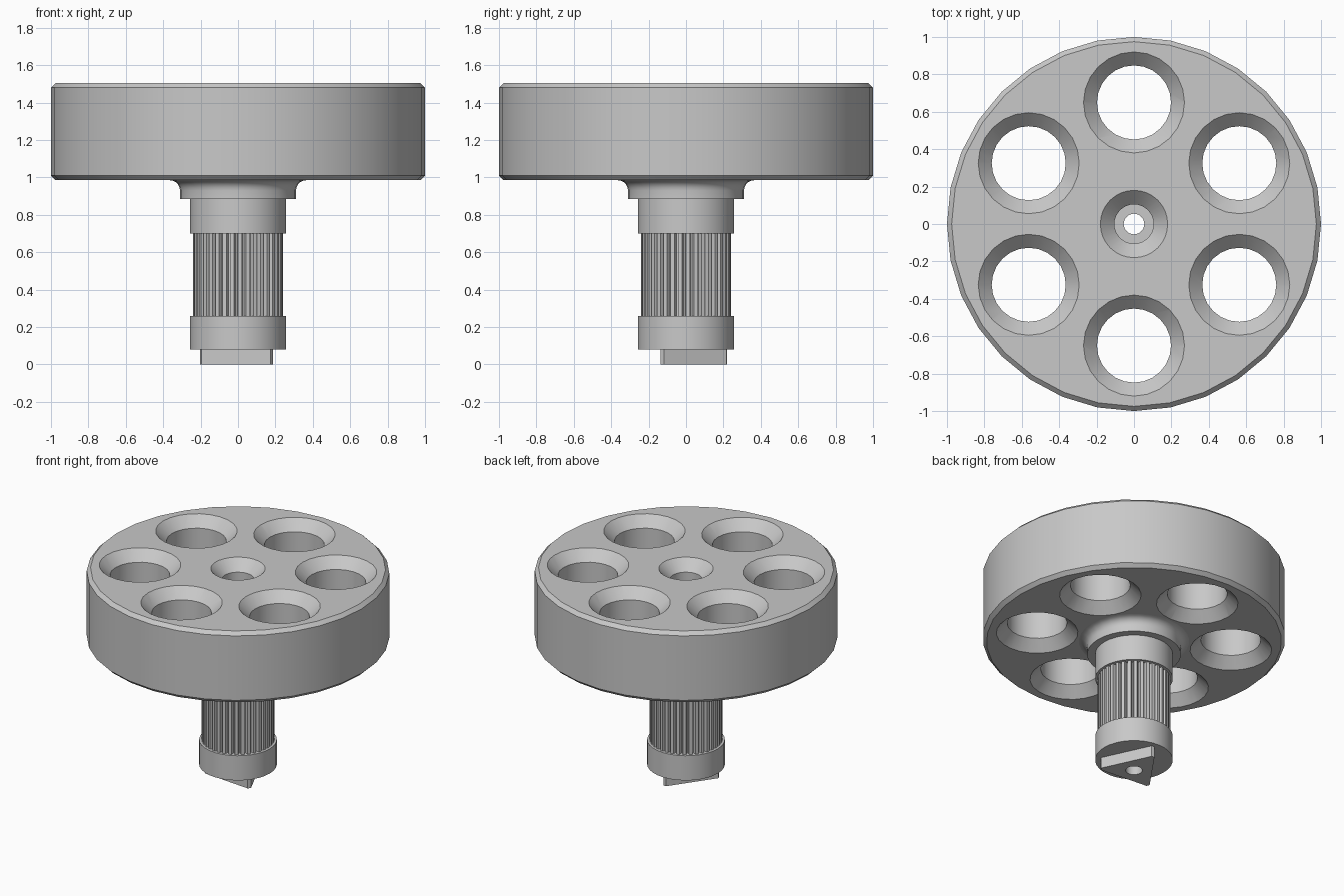
import bpy, bmesh
from math import sin, cos, pi, radians

if "Cube" in bpy.data.objects:
    bpy.data.objects.remove(bpy.data.objects["Cube"])

grey = bpy.data.materials.new("plain grey")
grey.use_nodes = True
colour = (0.58, 0.58, 0.58, 1)
grey.diffuse_color = colour
grey.node_tree.nodes["Principled BSDF"].inputs["Base Color"].default_value = colour

BORE = 0.055


def activate(ob):
    bpy.ops.object.select_all(action='DESELECT')
    ob.select_set(True)
    bpy.context.view_layer.objects.active = ob


def turned(name, profile, sides=32, hollow=True, start=0.0, centre=(0, 0)):
    """Sweep (radius, z) points round z; a radius may be a function of the step.
    Hollow parts close the profile on itself, solid ones get end caps."""
    bm = bmesh.new()
    rings = []
    for r, z in profile:
        ring = []
        for i in range(sides):
            a = start + 2 * pi * i / sides
            rad = r(i) if callable(r) else r
            ring.append(bm.verts.new((centre[0] + rad * cos(a), centre[1] + rad * sin(a), z)))
        rings.append(ring)
    pairs = list(zip(rings, rings[1:]))
    if hollow:
        pairs.append((rings[-1], rings[0]))
    else:
        bm.faces.new(rings[0])
        bm.faces.new(rings[-1])
    for low, high in pairs:
        for i in range(sides):
            j = (i + 1) % sides
            bm.faces.new((low[i], low[j], high[j], high[i]))
    bmesh.ops.recalc_face_normals(bm, faces=bm.faces)
    mesh = bpy.data.meshes.new(name)
    bm.to_mesh(mesh)
    bm.free()
    mesh.materials.append(grey)
    ob = bpy.data.objects.new(name, mesh)
    bpy.context.collection.objects.link(ob)
    return ob


def finish(ob):
    activate(ob)
    bpy.ops.object.shade_smooth_by_angle(angle=radians(30))


def tube(name, outer, low, high, **kw):
    return turned(name, [(BORE, low), (outer, low), (outer, high), (BORE, high)], **kw)


# Wheel with chamfered rims and a countersunk centre
wheel = turned("wheel", [
    (BORE, 0.985), (0.975, 0.985), (1, 1.01), (1, 1.48), (0.975, 1.505),
    (0.18, 1.505), (0.105, 1.43), (0.105, 1.33), (BORE, 1.33)])

# Six through holes, countersunk on both faces
for k in range(6):
    a = radians(90 + 60 * k)
    cutter = turned("hole_cutter", [
        (0.295, 0.96), (0.198, 1.057), (0.198, 1.433), (0.295, 1.53)],
        sides=24, hollow=False, centre=(0.65 * cos(a), 0.65 * sin(a)))
    cutter.hide_render = True
    activate(wheel)
    mod = wheel.modifiers.new("hole", 'BOOLEAN')
    mod.operation = 'DIFFERENCE'
    mod.solver = 'EXACT'
    mod.object = cutter
    bpy.ops.object.modifier_apply(modifier=mod.name)
    bpy.data.objects.remove(cutter)
finish(wheel)

# Flared collar under the wheel
flare = [(0.365 - 0.055 * cos(t * pi / 10), 0.93 + 0.055 * sin(t * pi / 10)) for t in range(6)]
finish(turned("flared_collar", [(BORE, 0.885), (0.31, 0.885)] + flare + [(BORE, 0.985)]))

# Plain shaft bands above and below the splines
finish(tube("upper_shaft", 0.257, 0.70, 0.885))
finish(tube("lower_shaft", 0.257, 0.08, 0.26))

# Splined shaft: each tooth is four steps wide, each groove two
TEETH = 36
finish(tube("splined_shaft", lambda i: 0.24 if i % 6 < 4 else 0.215, 0.26, 0.70, sides=TEETH * 6))


# Triangular drive key with slightly blunted corners
def key_radius(i):
    off = (i * 3 + 60) % 120 - 60
    flat = 0.22 * cos(radians(57)) / cos(radians(60 - abs(off)))
    blunt = 0.22 * cos(radians(3)) / cos(radians(off))
    return min(flat, blunt)


finish(tube("drive_key", key_radius, 0.0, 0.08, sides=120, start=radians(85)))
